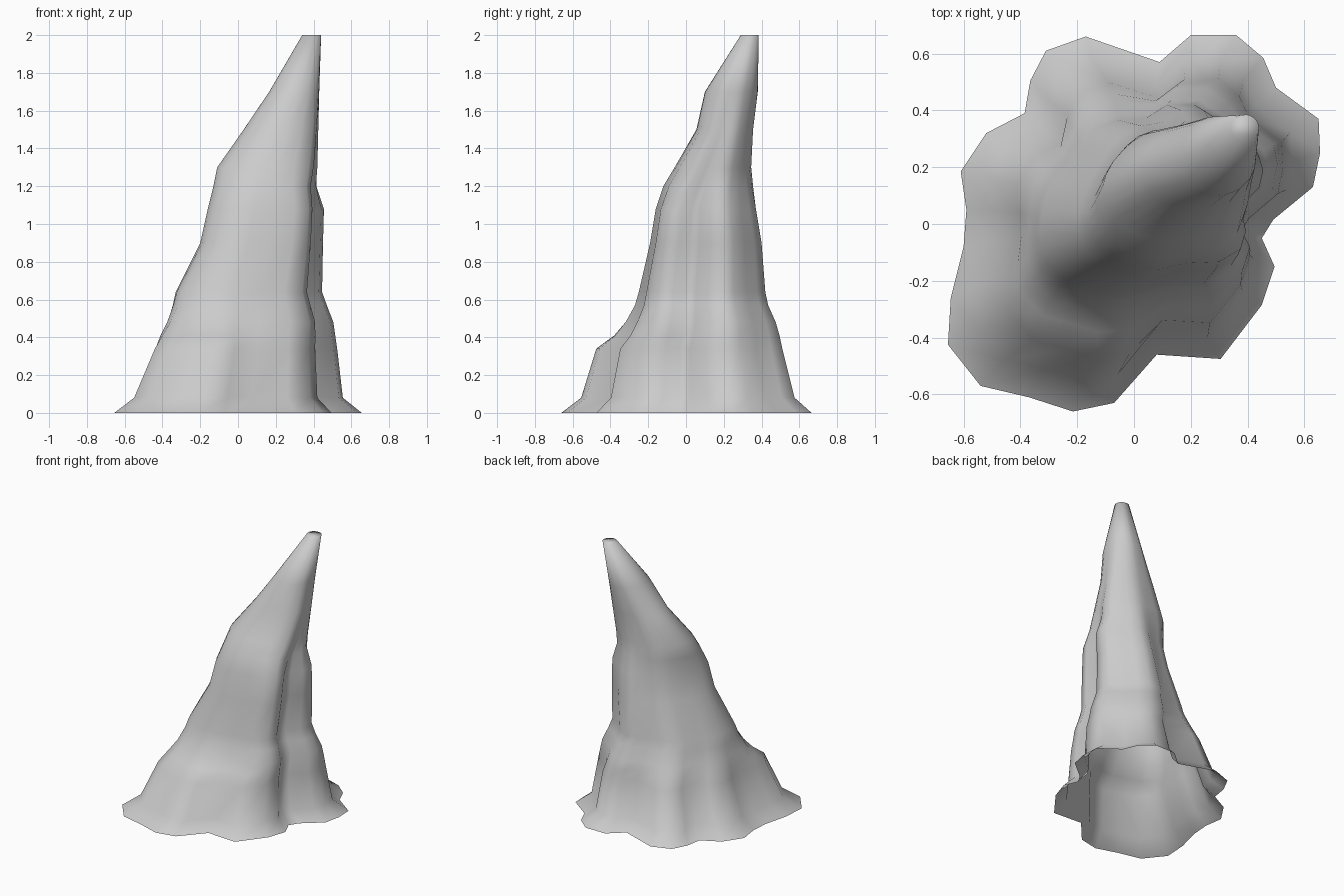
import bpy
import bmesh
import math

old = bpy.data.objects.get("Cube")
if old:
    bpy.data.objects.remove(old, do_unlink=True)

# Lobed ground outline, clockwise seen from above
GROUND = [
    (-.17, .66), (.09, .57), (.2, .665), (.36, .665), (.455, .585), (.5, .48),
    (.65, .37), (.655, .25), (.63, .13), (.49, .015), (.45, -.05), (.495, -.15),
    (.45, -.285), (.305, -.475), (.08, -.46), (-.07, -.63), (-.215, -.66),
    (-.37, -.61), (-.54, -.57), (-.655, -.425), (-.645, -.26), (-.6, -.08),
    (-.59, .05), (-.61, .185), (-.52, .32), (-.385, .39), (-.365, .505), (-.31, .61),
]

# Outline of the trunk halfway up, with a buttress on one side
TRUNK = [
    (.03, .345), (.11, .36), (.17, .4), (.25, .4), (.31, .36), (.36, .31),
    (.44, .25), (.455, .2), (.44, .13), (.38, .07), (.36, .02), (.39, -.04),
    (.37, -.11), (.29, -.16), (.17, -.165), (.06, -.19), (-.02, -.18),
    (-.07, -.165), (-.12, -.14), (-.165, -.1), (-.19, -.05), (-.2, 0),
    (-.195, .04), (-.18, .09), (-.155, .15), (-.12, .21), (-.08, .27), (-.03, .32),
]

# Round outline for the tip
ROUND = []
for x, y in GROUND:
    angle = math.atan2(y, x)
    ROUND.append((math.cos(angle), math.sin(angle)))

# Leaning levels: height, x min, x max, y min, y max, shape
# Shape runs from the ground outline (0) by the trunk (1) to round (2)
LEVELS = [
    (0, -.655, .655, -.66, .665, 0),
    (.08, -.55, .555, -.555, .575, 0),
    (.34, -.44, .525, -.475, .51, .1),
    (.41, -.41, .515, -.38, .495, .4),
    (.48, -.375, .505, -.32, .475, .6),
    (.57, -.345, .47, -.27, .435, .75),
    (.64, -.33, .445, -.25, .42, .85),
    (.9, -.2, .45, -.19, .4, 1),
    (1.08, -.16, .455, -.16, .37, 1),
    (1.2, -.13, .415, -.12, .355, 1.4),
    (1.3, -.11, .42, -.06, .345, 1.6),
    (1.5, .03, .425, .055, .355, 1.8),
    (1.7, .165, .43, .1, .38, 1.9),
    (2, .34, .44, .29, .385, 2),
]


def fit(values, low, high):
    """Stretch a list of values so that it spans low to high."""
    bottom, top = min(values), max(values)
    return [low + (v - bottom) / (top - bottom) * (high - low) for v in values]


def blend(first, second, amount):
    return [a + (b - a) * amount for a, b in zip(first, second)]


def section(level):
    """Blend neighbouring outlines and fit the result to the level."""
    height, x_min, x_max, y_min, y_max, shape = level
    first, second = (GROUND, TRUNK) if shape <= 1 else (TRUNK, ROUND)
    amount = shape if shape <= 1 else shape - 1
    axes = []
    for axis, (low, high) in enumerate([(x_min, x_max), (y_min, y_max)]):
        a = fit([p[axis] for p in first], low, high)
        b = fit([p[axis] for p in second], low, high)
        axes.append(fit(blend(a, b, amount), low, high))
    return [(x, y, height) for x, y in zip(*axes)]


# Rock spire: sections joined into a skin, open underneath, closed at the tip
bm = bmesh.new()
rings = [[bm.verts.new(p) for p in section(level)] for level in LEVELS]
count = len(GROUND)
for low, high in zip(rings, rings[1:]):
    for i in range(count):
        j = (i + 1) % count
        bm.faces.new((low[j], low[i], high[i], high[j]))
bm.faces.new(list(reversed(rings[-1])))
for face in bm.faces:
    face.smooth = True

mesh = bpy.data.meshes.new("rock_spire")
bm.to_mesh(mesh)
bm.free()
spire = bpy.data.objects.new("rock_spire", mesh)
bpy.context.collection.objects.link(spire)

# Plain grey stone
stone = bpy.data.materials.new("grey_stone")
stone.use_nodes = True
colour = (.6, .6, .6, 1)
stone.diffuse_color = colour
shader = next(n for n in stone.node_tree.nodes if n.type == "BSDF_PRINCIPLED")
shader.inputs["Base Color"].default_value = colour
shader.inputs["Roughness"].default_value = .9
mesh.materials.append(stone)
